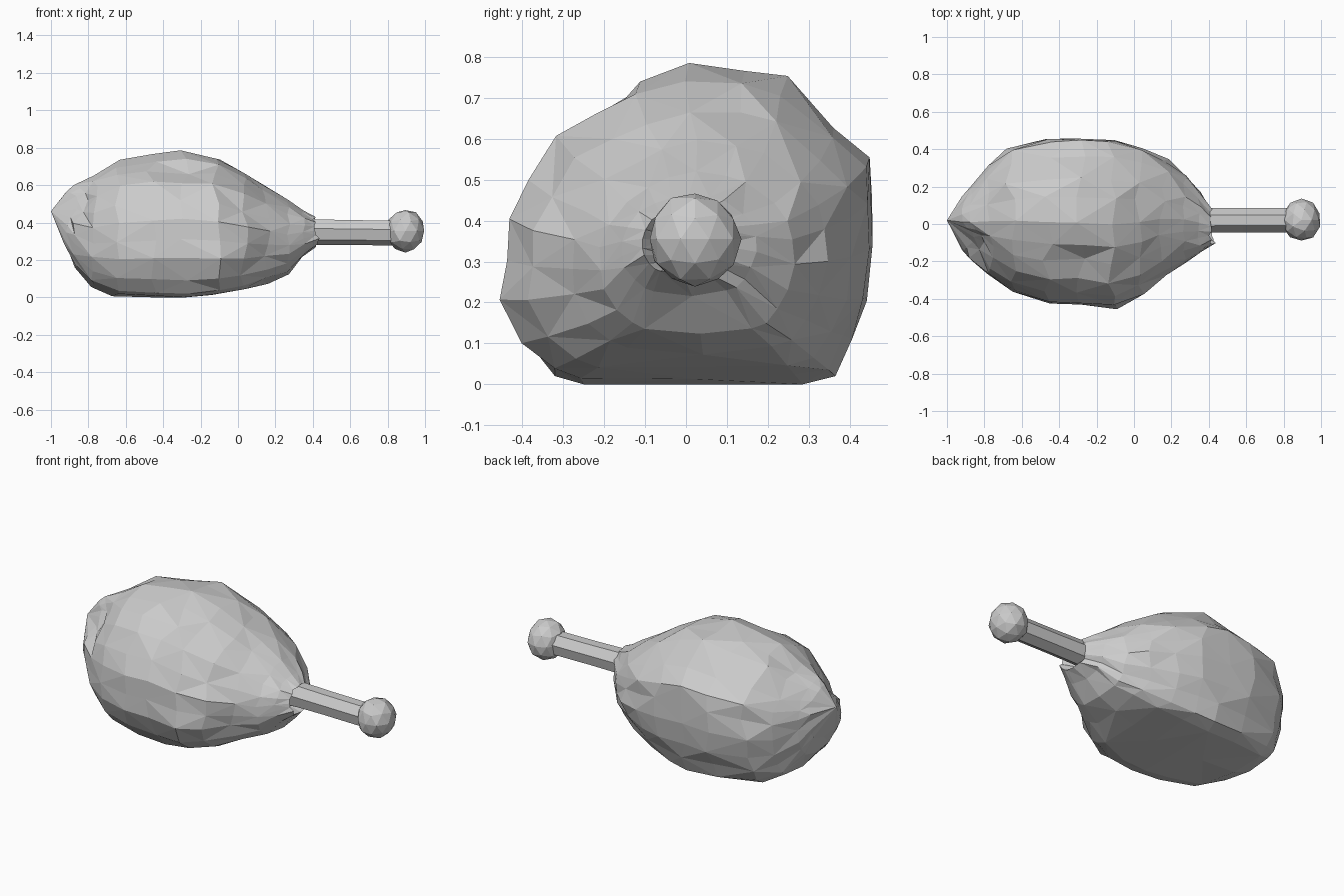
import bpy, bmesh, math, random
from mathutils import Vector

if "Cube" in bpy.data.objects:
    bpy.data.objects.remove(bpy.data.objects["Cube"])

random.seed(11)
grey = bpy.data.materials.new("roast_grey")
grey.diffuse_color = (0.6, 0.6, 0.6, 1)
grey.use_nodes = True
grey.node_tree.nodes["Principled BSDF"].inputs["Base Color"].default_value = grey.diffuse_color


def finish(bm, name):
    bmesh.ops.triangulate(bm, faces=[f for f in bm.faces if len(f.verts) > 3])
    bmesh.ops.recalc_face_normals(bm, faces=bm.faces)
    mesh = bpy.data.meshes.new(name)
    bm.to_mesh(mesh)
    bm.free()
    mesh.materials.append(grey)
    obj = bpy.data.objects.new(name, mesh)
    bpy.context.collection.objects.link(obj)
    return obj


def loft(bm, rings):
    rows = [[bm.verts.new(p) for p in ring] for ring in rings]
    n = len(rows[0])
    for k, (a, b) in enumerate(zip(rows, rows[1:])):
        for i in range(n):
            j = (i + 1) % n
            if (i + k) % 2:  # alternating diagonals for a chipped look
                bm.faces.new((a[i], a[j], b[j]))
                bm.faces.new((a[i], b[j], b[i]))
            else:
                bm.faces.new((a[i], a[j], b[i]))
                bm.faces.new((a[j], b[j], b[i]))
    return rows


# Meat: lumpy cross-section (y, z), flat underneath, scaled at each station
section = [(-.26, 0), (.02, 0), (.28, 0), (.36, .02), (.40, .11), (.44, .21), (.455, .34),
           (.455, .46), (.445, .555), (.36, .63), (.24, .75), (.14, .775), (0, .783),
           (-.12, .74), (-.21, .69), (-.315, .635), (-.38, .52), (-.43, .42),
           (-.445, .31), (-.455, .21), (-.41, .09), (-.33, .02)]
# x, y min, y max, z min, z max, roundness of the section
stations = [(-.91, -.13, .15, .26, .57, .7), (-.87, -.18, .20, .16, .60, .6),
            (-.78, -.28, .31, .05, .65, .45), (-.66, -.37, .405, .005, .735, .25),
            (-.46, -.435, .455, 0, .765, .1), (-.28, -.445, .46, 0, .783, 0),
            (-.12, -.455, .45, .01, .745, .1), (.03, -.39, .41, .035, .67, .2),
            (.16, -.29, .345, .075, .595, .4), (.27, -.215, .265, .12, .52, .55),
            (.35, -.16, .175, .215, .465, .7), (.41, -.11, .085, .27, .43, .7),
            (.34, -.06, .07, .28, .41, 1)]
rings = []
for k, (x, y0, y1, z0, z1, w) in enumerate(stations):
    ring = []
    yc, zc, hy, hz = (y0 + y1) / 2, (z0 + z1) / 2, (y1 - y0) / 2, (z1 - z0) / 2
    for sy, sz in section:
        u, v = sy / .455, sz / .3915 - 1
        a = math.atan2(v, u)
        u, v = u + w * (math.cos(a) - u), v + w * (math.sin(a) - v)
        amount = .03 if 2 < k < 9 else .01
        pull = random.uniform(.975, 1.012)
        if k == 5 and v < -.9:
            pull = 1
        ring.append(Vector((x + random.uniform(-amount, amount),
                            yc + hy * u * pull, max(zc + hz * v * pull, 0))))
    rings.append(ring)

# Dents and bulges: centre, radius, shift
lumps = [((-.87, -.14, .53), .13, (.07, .03, 0)),    # crease beside the tail tip
         ((-.90, -.11, .32), .13, (-.015, -.02, 0)),  # low rear lobe
         ((-.27, -.25, .68), .10, (0, .02, -.04)),   # notch on the upper side
         ((-.35, -.42, .12), .13, (0, .04, 0)),      # hollow on the lower front
         ((.42, -.10, .31), .06, (.02, 0, 0))]       # ragged neck flap
for ring in rings:
    for p in ring:
        for c, r, s in lumps:
            d = (p - Vector(c)).length
            if d < r:
                p += Vector(s) * (1 - d / r) ** .5

bm = bmesh.new()
rows = loft(bm, rings)
tip = bm.verts.new((-1, .02, .46))
for i, v in enumerate(rows[0]):
    bm.faces.new((tip, v, rows[0][i - 1]))
bm.faces.new(rows[-1])
finish(bm, "meat")

# Bone shaft: seven-sided, slightly waisted
bm = bmesh.new()
shaft = []
for x, ry, rz, zc in [(.30, .07, .08, .35), (.40, .068, .073, .352),
                      (.58, .066, .07, .35), (.84, .066, .07, .347)]:
    shaft.append([(x, .02 + ry * math.cos(a), zc + rz * math.sin(a))
                  for a in [(i + .25) * math.tau / 7 for i in range(7)]])
rows = loft(bm, shaft)
bm.faces.new(rows[0])
bm.faces.new(rows[-1])
finish(bm, "bone_shaft")

# Bone knob: coarse ball, slightly irregular
bm = bmesh.new()
bmesh.ops.create_icosphere(bm, subdivisions=2, radius=1)
for v in bm.verts:
    v.co *= random.uniform(.96, 1.03)
    v.co = Vector((.895 + .104 * v.co.x, .022 + .114 * v.co.y, .355 + .115 * v.co.z))
finish(bm, "bone_knob")
